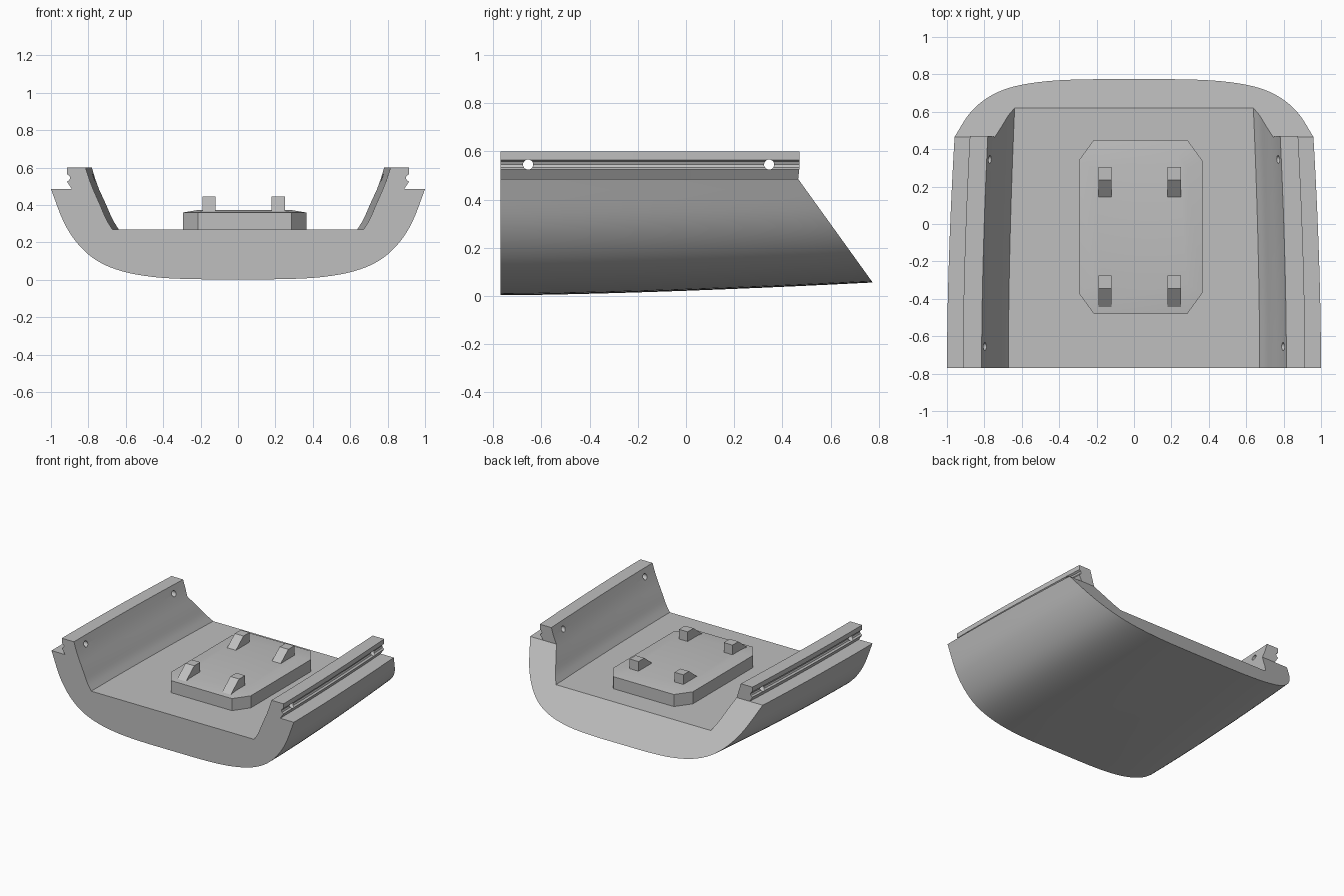
import bpy, bmesh, math
from mathutils import Vector

cube = bpy.data.objects.get("Cube")
if cube:
    bpy.data.objects.remove(cube, do_unlink=True)

grey = bpy.data.materials.new("plain grey")
grey.use_nodes = True
grey.diffuse_color = (0.52, 0.52, 0.52, 1)
grey.node_tree.nodes["Principled BSDF"].inputs["Base Color"].default_value = (0.52, 0.52, 0.52, 1)

FRONT, LEDGE, FLOOR = -0.77, 0.485, 0.27


def make_object(name, bm):
    bmesh.ops.recalc_face_normals(bm, faces=bm.faces)
    mesh = bpy.data.meshes.new(name)
    bm.to_mesh(mesh)
    bm.free()
    mesh.materials.append(grey)
    obj = bpy.data.objects.new(name, mesh)
    bpy.context.collection.objects.link(obj)
    return obj


def activate(obj):
    bpy.ops.object.select_all(action='DESELECT')
    obj.select_set(True)
    bpy.context.view_layer.objects.active = obj


def smooth(obj, angle=30):
    activate(obj)
    bpy.ops.object.shade_smooth_by_angle(angle=math.radians(angle))


def spline(points, steps):
    """Catmull-Rom curve through the points."""
    p = [Vector(q) for q in points]
    p = [2 * p[0] - p[1]] + p + [2 * p[-1] - p[-2]]
    out = []
    for i in range(1, len(p) - 2):
        a, b, c, d = p[i - 1:i + 3]
        for s in range(steps):
            t = s / steps
            out.append(0.5 * (2 * b + (c - a) * t + (2 * a - 5 * b + 4 * c - d) * t * t
                              + (3 * b - a - 3 * c + d) * t ** 3))
    return out + [p[-2]]


# Half cross-section: underside, rail with groove, inner wall
outer = spline([(0, 0.003), (0.25, 0.004), (0.45, 0.015), (0.62, 0.046), (0.75, 0.1),
                (0.85, 0.185), (0.93, 0.305), (1, LEDGE)], 4)
rail = [Vector(q) for q in [(0.888, LEDGE), (0.915, 0.525), (0.902, 0.533), (0.897, 0.545),
                            (0.902, 0.557), (0.915, 0.565), (0.915, 0.6), (0.815, 0.6),
                            (0.796, 0.54), (0.775, LEDGE)]]
wall = spline([(0.775, LEDGE), (0.735, 0.395), (0.705, 0.325), (0.672, FLOOR)], 3)[1:]
half = outer + rail + wall
n_out, n_rail, n = len(outer), len(rail), len(half)


def place(index, side, t):
    """Sweep a section point backwards, tapering it, up to the raked rear cut."""
    p = half[index]
    upright = n_out < index < n_out + n_rail - 1
    end = 0.47 if upright else 0.465
    z = p.y
    for _ in range(6):
        y = FRONT + t * (end - FRONT)
        if index < n_out:
            z = p.y + 0.053 * ((y - FRONT) / 1.54) ** 1.5 * (1 - p.y / LEDGE)
            z_end = p.y + 0.053 * ((end - FRONT) / 1.54) ** 1.5 * (1 - p.y / LEDGE)
        else:
            z_end = z
        if not upright:
            end = 0.775 - (z_end - 0.055) * 0.72
    width = 1 - 0.041 * ((y - FRONT) / 1.24) ** 1.8
    return (side * p.x * width, y, z)


# Shell
bm = bmesh.new()
STEPS = 10
order = [(i, 1) for i in range(n)] + [(i, -1) for i in range(n - 1, 0, -1)]
rings = [[bm.verts.new(place(i, s, k / STEPS)) for i, s in order] for k in range(STEPS + 1)]
count = len(order)
for a, b in zip(rings, rings[1:]):
    for i in range(count):
        j = (i + 1) % count
        bm.faces.new((a[i], a[j], b[j], b[i]))
bm.faces.new(rings[0])
back = dict(zip(order, rings[-1]))
for s in (1, -1):
    bm.faces.new([back[(i, s)] for i in range(n_out, n_out + n_rail)])
bm.faces.new([back[o] for o in order if not n_out < o[0] < n_out + n_rail - 1])
shell = make_object("curved_shell", bm)

# Pin holes through both rails
for y in (-0.655, 0.345):
    bpy.ops.mesh.primitive_cylinder_add(vertices=24, radius=0.021, depth=2.4,
                                        location=(0, y, 0.545), rotation=(0, math.pi / 2, 0))
    cutter = bpy.context.object
    cutter.name = "pin_hole_cutter"
    cutter.hide_render = True
    mod = shell.modifiers.new("pin_hole", 'BOOLEAN')
    mod.operation, mod.solver, mod.object = 'DIFFERENCE', 'EXACT', cutter
    activate(shell)
    bpy.ops.object.modifier_apply(modifier=mod.name)
    bpy.data.objects.remove(cutter, do_unlink=True)
smooth(shell)


# Mounting pad with cut corners and a slightly crowned top
def octagon(bm, inset, z):
    cx, cy, hx, hy = 0.035, -0.015, 0.33 - inset, 0.465 - inset
    dx, dy = 0.08 - inset * 0.4, 0.11 - inset * 0.4
    corners = [(hx, hy - dy), (hx - dx, hy), (dx - hx, hy), (-hx, hy - dy),
               (-hx, dy - hy), (dx - hx, -hy), (hx - dx, -hy), (hx, dy - hy)]
    return [bm.verts.new((cx + x, cy + y, z)) for x, y in corners]


bm = bmesh.new()
loops = [octagon(bm, 0, FLOOR - 0.01), octagon(bm, 0, 0.36), octagon(bm, 0.08, 0.373)]
for a, b in zip(loops, loops[1:]):
    for i in range(8):
        j = (i + 1) % 8
        bm.faces.new((a[i], a[j], b[j], b[i]))
bm.faces.new(loops[0])
bm.faces.new(loops[-1])
smooth(make_object("mounting_pad", bm))

# Wedge-shaped pegs, sloping towards the front
for row, y in (("front", -0.345), ("back", 0.235)):
    for side, x in (("left", 0.215), ("right", -0.155)):
        bm = bmesh.new()
        profile = [(-0.1, 0.35), (-0.1, 0.365), (0, 0.445), (0.07, 0.445), (0.07, 0.35)]
        ends = [[bm.verts.new((x + dx, y + dy, z)) for dy, z in profile] for dx in (-0.036, 0.036)]
        for i in range(5):
            j = (i + 1) % 5
            bm.faces.new((ends[0][i], ends[0][j], ends[1][j], ends[1][i]))
        for end in ends:
            bm.faces.new(end)
        make_object(f"{row}_{side}_peg", bm)
